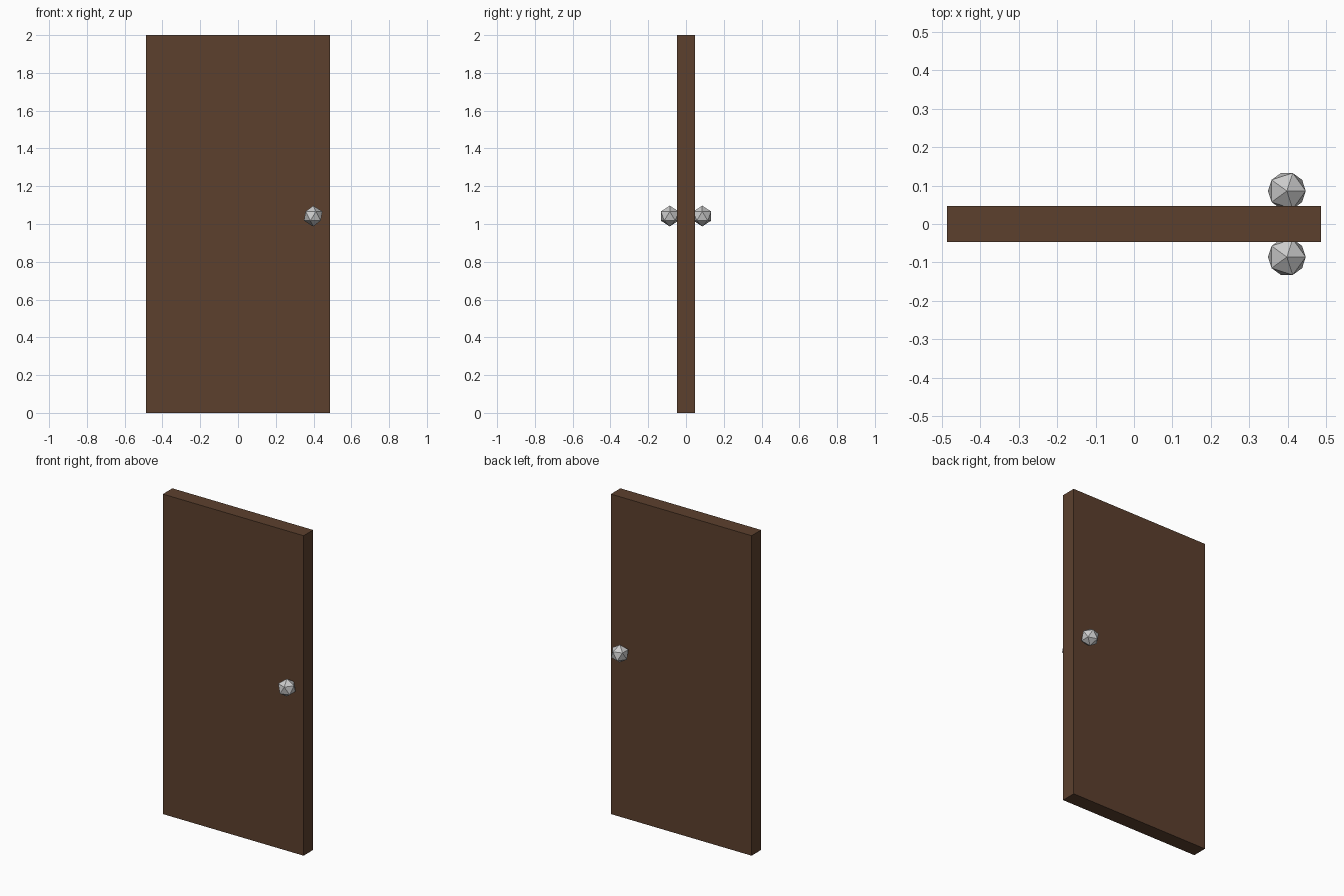
import bpy

if "Cube" in bpy.data.objects:
    bpy.data.objects.remove(bpy.data.objects["Cube"])

wood = bpy.data.materials.new("brown_wood")
wood.diffuse_color = (0.107, 0.051, 0.027, 1)
wood.use_nodes = True
wood.node_tree.nodes["Principled BSDF"].inputs["Base Color"].default_value = wood.diffuse_color

# Door slab
bpy.ops.mesh.primitive_cube_add(size=1, location=(0, 0, 1))
door = bpy.context.object
door.name = "door_panel"
door.scale = (0.973, 0.094, 2)
bpy.ops.object.transform_apply(location=False, rotation=False, scale=True)
door.data.materials.append(wood)

# Faceted knobs, one per side
for name, side in (("front_knob", -1), ("back_knob", 1)):
    bpy.ops.mesh.primitive_ico_sphere_add(
        subdivisions=1, radius=0.055, location=(0.398, side * 0.086, 1.042))
    bpy.context.object.name = name
